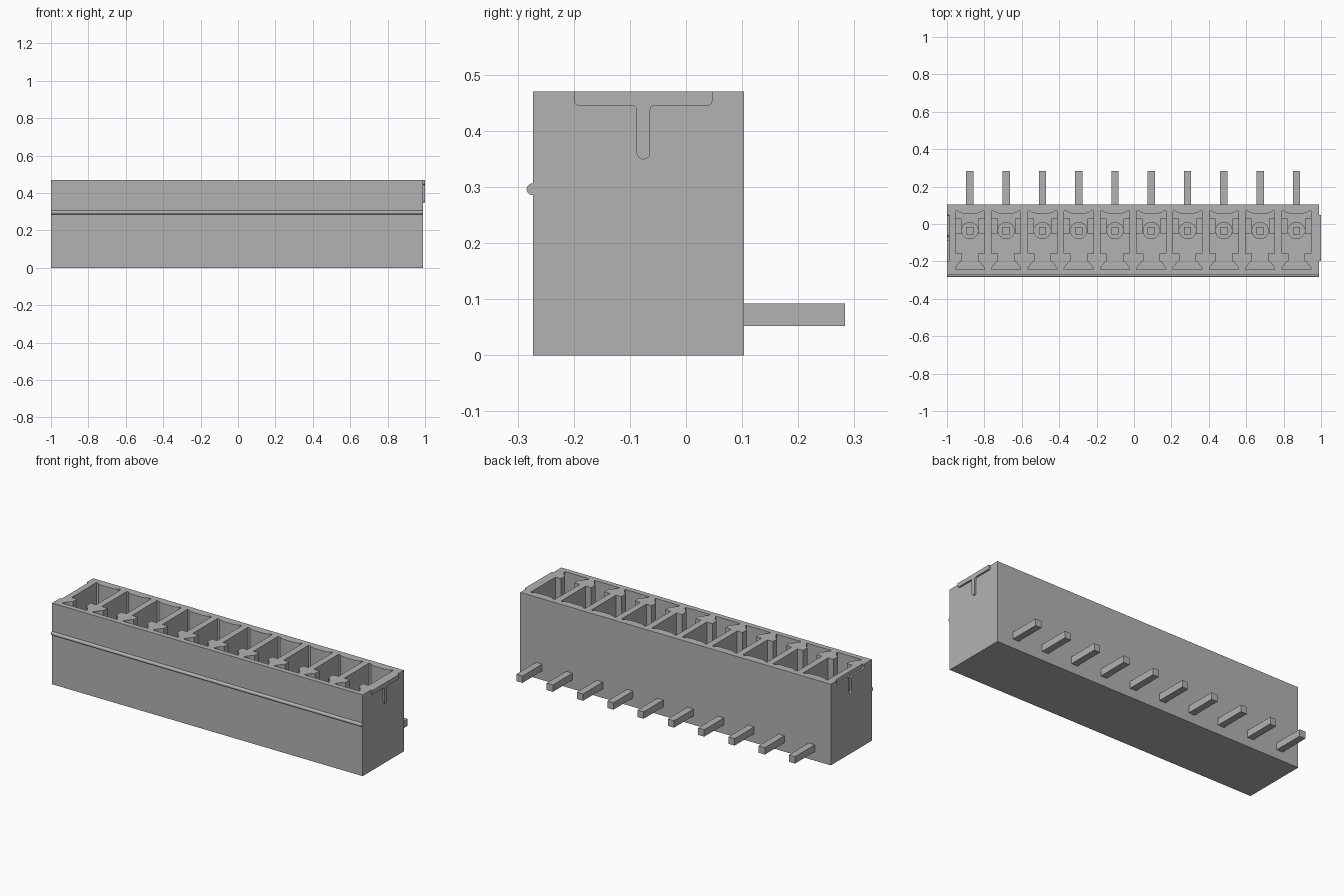
import bpy, bmesh, math
from mathutils import Vector

if "Cube" in bpy.data.objects:
    bpy.data.objects.remove(bpy.data.objects["Cube"], do_unlink=True)

GREY = (0.45, 0.45, 0.45, 1)
grey = bpy.data.materials.new("grey plastic")
grey.use_nodes = True
grey.diffuse_color = GREY
grey.node_tree.nodes["Principled BSDF"].inputs["Base Color"].default_value = GREY

X0, X1, Y0, Y1, TOP = -1.0, 0.99, -0.273, 0.103, 0.47
FLOOR = 0.11
CENTRES = [-0.0045 + 0.194 * (i - 4.5) for i in range(10)]
PIN_Y = -0.035


def prism(bm, pts, vec):
    """Extrude the closed outline pts along vec."""
    face = bm.faces.new([bm.verts.new(p) for p in pts])
    ext = bmesh.ops.extrude_face_region(bm, geom=[face])["geom"]
    verts = [g for g in ext if isinstance(g, bmesh.types.BMVert)]
    bmesh.ops.translate(bm, verts=verts, vec=Vector(vec))


def box(bm, x0, x1, y0, y1, z0, z1):
    prism(bm, [(x0, y0, z0), (x1, y0, z0), (x1, y1, z0), (x0, y1, z0)], (0, 0, z1 - z0))


def finish(bm, name):
    bmesh.ops.recalc_face_normals(bm, faces=bm.faces[:])
    mesh = bpy.data.meshes.new(name)
    bm.to_mesh(mesh)
    bm.free()
    mesh.materials.append(grey)
    ob = bpy.data.objects.new(name, mesh)
    bpy.context.collection.objects.link(ob)
    return ob


def arc(cx, cy, r, a0, a1, n=4):
    return [(cx + r * math.cos(math.radians(a0 + (a1 - a0) * i / n)),
             cy + r * math.sin(math.radians(a0 + (a1 - a0) * i / n))) for i in range(n + 1)]


def mirrored(half):
    """Close a right-hand half outline with its mirror image."""
    return half + [(-u, v) for u, v in reversed(half) if abs(u) > 1e-5]


def tee(x, top):
    """Rounded T outline on an end wall."""
    half = [(0.123, top)] + arc(0.115, 0.453, 0.008, 0, -90)
    half += arc(0.020, 0.437, 0.008, 90, 180)
    half += arc(0, 0.361, 0.012, 0, -90)
    return [(x, u - 0.076, v) for u, v in mirrored(half)]


# Socket outline: wide chamber, narrow neck, flared keyway, bulged back wall
socket = mirrored([(0.035, 0.056), (0.055, 0.061), (0.066, 0.070), (0.078, 0.070),
                   (0.078, -0.157), (0.043, -0.157), (0.043, -0.197),
                   (0.055, -0.205), (0.078, -0.235), (0.078, -0.243)])

# Housing with sockets and a T-shaped recess cut out
bm = bmesh.new()
box(bm, X0, X1, Y0, Y1, 0, TOP)
housing = finish(bm, "housing")

bm = bmesh.new()
for cx in CENTRES:
    prism(bm, [(cx + u, v, FLOOR) for u, v in socket], (0, 0, TOP - FLOOR + 0.05))
prism(bm, tee(X0 - 0.02, TOP + 0.02), (0.03, 0, 0))
cutter = finish(bm, "socket_cutter")
cutter.hide_render = True

cut = housing.modifiers.new("sockets", "BOOLEAN")
cut.operation = "DIFFERENCE"
cut.solver = "EXACT"
cut.object = cutter
bpy.context.view_layer.objects.active = housing
bpy.ops.object.modifier_apply(modifier=cut.name)
bpy.data.objects.remove(cutter, do_unlink=True)

# Raised T key on the opposite end
bm = bmesh.new()
prism(bm, tee(X1 - 0.002, TOP), (0.012, 0, 0))
finish(bm, "end_key")

# Rounded snap ridge along the front
bm = bmesh.new()
ridge = [(-0.270, 0.2855)] + arc(-0.2735, 0.296, 0.0105, 270, 90, 10) + [(-0.270, 0.3065)]
prism(bm, [(X0, y, z) for y, z in ridge], (X1 - X0, 0, 0))
ridge_ob = finish(bm, "front_ridge")

# Low guide ribs on the socket side walls
bm = bmesh.new()
for cx in CENTRES:
    for s in (-1, 1):
        a, b = sorted((cx + s * 0.046, cx + s * 0.08))
        box(bm, a, b, -0.05, 0.03, FLOOR - 0.005, 0.22)
finish(bm, "guide_ribs")

# Round collars at the foot of each contact
bm = bmesh.new()
for cx in CENTRES:
    ring = arc(cx, PIN_Y, 0.046, 0, 360, 24)[:-1]
    prism(bm, [(x, y, FLOOR - 0.005) for x, y in ring], (0, 0, 0.03))
collars = finish(bm, "contact_collars")

# Bent contact pins: upright in the socket, tail out of the back
bm = bmesh.new()
bent = [(PIN_Y - 0.02, 0.052), (0.283, 0.052), (0.283, 0.092),
        (PIN_Y + 0.02, 0.092), (PIN_Y + 0.02, 0.36), (PIN_Y - 0.02, 0.36)]
for cx in CENTRES:
    prism(bm, [(cx - 0.0195, y, z) for y, z in bent], (0.039, 0, 0))
finish(bm, "contact_pins")

# Smooth only the rounded parts
for ob in (ridge_ob, collars):
    bpy.ops.object.select_all(action="DESELECT")
    ob.select_set(True)
    bpy.context.view_layer.objects.active = ob
    bpy.ops.object.shade_smooth_by_angle(angle=math.radians(35))
